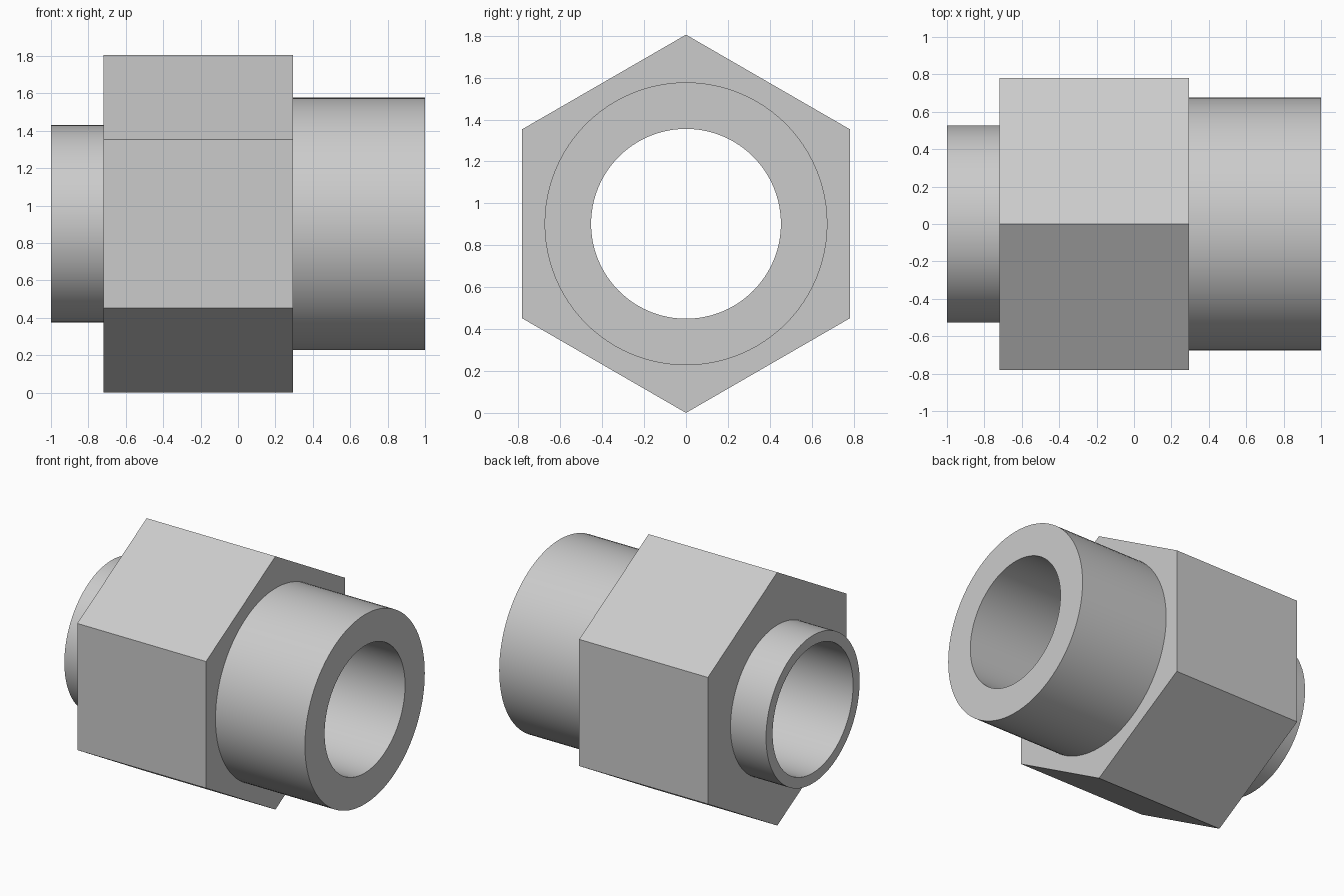
import bpy, bmesh
from math import cos, sin, pi, radians

if "Cube" in bpy.data.objects:
    bpy.data.objects.remove(bpy.data.objects["Cube"])

SEGS = 96            # multiple of 6, so the hexagon corners land on vertices
HEX_R = 0.9025       # hexagon corner radius, also the height of the axis
BORE_R = 0.453


def round_radius(r):
    return lambda a: r


def hex_radius(r):
    # corners at a = 0, 60, 120 ... degrees
    return lambda a: r * cos(pi / 6) / cos(a % (pi / 3) - pi / 6)


def ring(bm, x, radius):
    verts = []
    for i in range(SEGS):
        a = 2 * pi * i / SEGS
        r = radius(a)
        verts.append(bm.verts.new((x, r * sin(a), r * cos(a))))
    return verts


# Closed cross-section: narrow end, hexagon, wide end, back through the bore
stations = [
    (-1.0, round_radius(BORE_R)),
    (-1.0, round_radius(0.527)),
    (-0.72, round_radius(0.527)),
    (-0.72, hex_radius(HEX_R)),
    (0.295, hex_radius(HEX_R)),
    (0.295, round_radius(0.675)),
    (1.0, round_radius(0.675)),
    (1.0, round_radius(BORE_R)),
]

bm = bmesh.new()
rings = [ring(bm, x, radius) for x, radius in stations]
for k, a in enumerate(rings):
    b = rings[(k + 1) % len(rings)]
    for i in range(SEGS):
        j = (i + 1) % SEGS
        bm.faces.new((a[i], a[j], b[j], b[i]))
bmesh.ops.recalc_face_normals(bm, faces=bm.faces)

mesh = bpy.data.meshes.new("hex_fitting")
bm.to_mesh(mesh)
bm.free()

# Hexagonal pipe fitting, lying along x
fitting = bpy.data.objects.new("hex_fitting", mesh)
fitting.location.z = HEX_R
bpy.context.collection.objects.link(fitting)
bpy.context.view_layer.objects.active = fitting
fitting.select_set(True)
bpy.ops.object.shade_smooth_by_angle(angle=radians(30))
